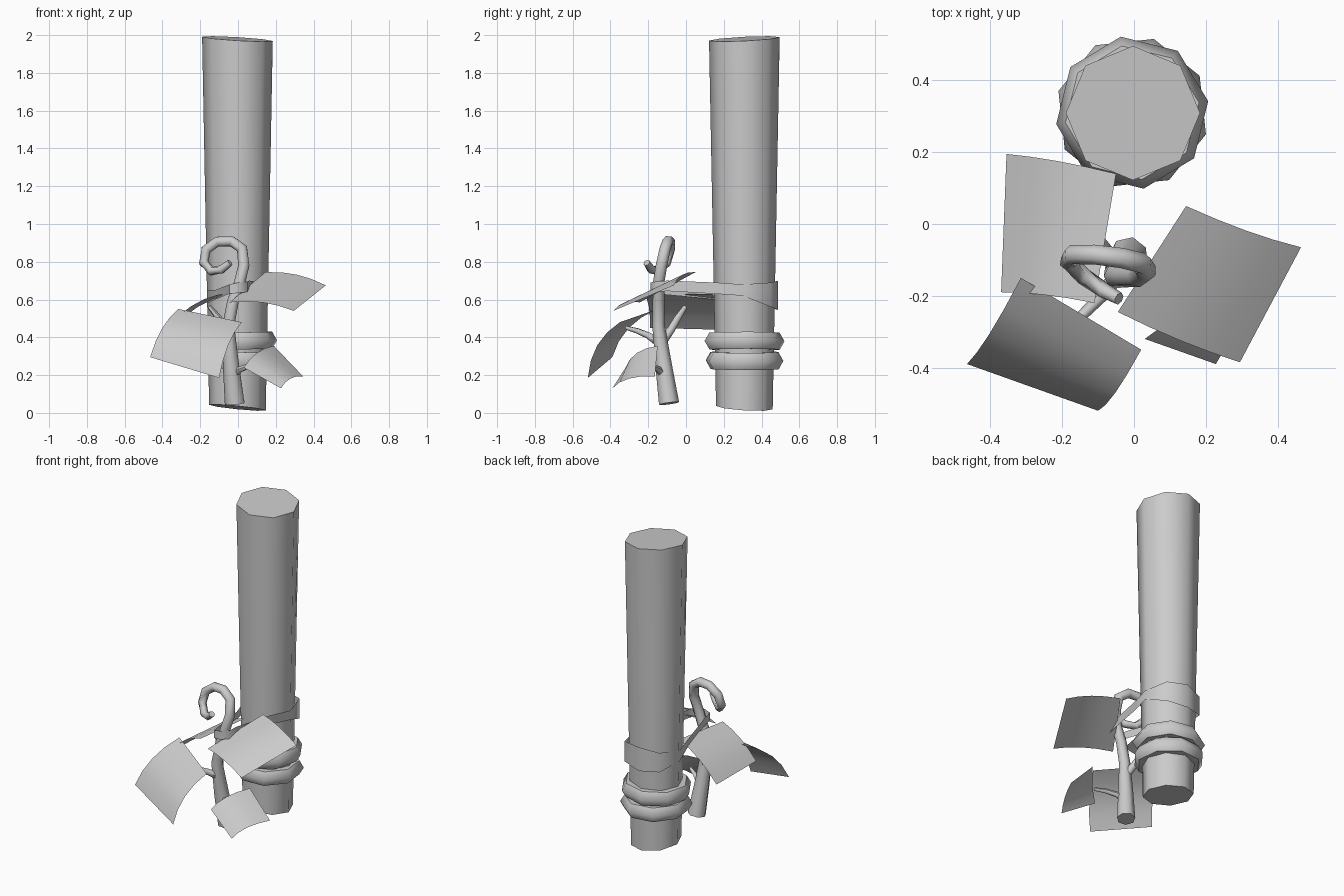
import bpy
import math
from mathutils import Vector


def make(name, verts, faces, smooth=60):
    me = bpy.data.meshes.new(name)
    me.from_pydata([tuple(v) for v in verts], [], faces)
    me.update()
    ob = bpy.data.objects.new(name, me)
    bpy.context.collection.objects.link(ob)
    bpy.ops.object.select_all(action='DESELECT')
    bpy.context.view_layer.objects.active = ob
    ob.select_set(True)
    bpy.ops.object.shade_smooth_by_angle(angle=math.radians(smooth))
    return ob


def tube(name, path, sides, ref, closed=False):
    """Sweep a polygon along (x, y, z, radius) points; ref fixes the twist."""
    pts = [Vector(p[:3]) for p in path]
    n, ref = len(pts), Vector(ref)
    verts, faces = [], []
    for i, p in enumerate(pts):
        a = pts[(i - 1) % n] if closed else pts[max(i - 1, 0)]
        b = pts[(i + 1) % n] if closed else pts[min(i + 1, n - 1)]
        t = (b - a).normalized()
        u = t.cross(ref).normalized()
        v = t.cross(u)
        for k in range(sides):
            w = math.tau * k / sides
            verts.append(p + (u * math.cos(w) + v * math.sin(w)) * path[i][3])
    for i in range(n if closed else n - 1):
        j = (i + 1) % n
        for k in range(sides):
            m = (k + 1) % sides
            faces.append((i * sides + k, i * sides + m, j * sides + m, j * sides + k))
    if not closed:
        faces.append(tuple(reversed(range(sides))))
        faces.append(tuple(range((n - 1) * sides, n * sides)))
    return make(name, verts, faces)


def leaf(name, a, b, c, d, bump):
    """Square leaf bent along the middle of edges ab and dc."""
    a, b, c, d, bump = map(Vector, (a, b, c, d, bump))
    n = 4
    verts = []
    for i in range(n + 1):
        s = i / n
        off = bump * (4 * s * (1 - s))
        verts += [a.lerp(b, s) + off, d.lerp(c, s) + off]
    make(name, verts, [(2 * i, 2 * i + 1, 2 * i + 3, 2 * i + 2) for i in range(n)])


# support post: tapered octagon with slanted ends
verts = []
for top in (0, 1):
    r = 0.187 if top else 0.15
    cx = -0.003
    for k in range(8):
        w = math.tau * k / 8 + math.pi / 2
        x, y = r * math.cos(w), r * math.sin(w)
        z = (1.98 - 0.06 * x + 0.05 * y) if top else (0.028 - 0.1 * x - 0.06 * y)
        verts.append((cx + x, 0.309 + y, z))
faces = [(k, (k + 1) % 8, 8 + (k + 1) % 8, 8 + k) for k in range(8)]
make("support_post", verts, faces + [tuple(range(7, -1, -1)), tuple(range(8, 16))])

# two rope rings round the post
for name, z, phase, tilt in (("rope_ring_upper", 0.38, 0.15, 0.03),
                             ("rope_ring_lower", 0.277, 0.5, -0.03)):
    path = []
    for k in range(8):
        w = math.tau * k / 8 + phase
        x, y = 0.162 * math.cos(w), 0.162 * math.sin(w)
        path.append((x - 0.005, 0.31 + y, z + tilt * x, 0.052))
    tube(name, path, 6, (0, 0, 1), True)

# main stem ending in a curl
tube("stem", [
    (-0.015, -0.09, 0.05, 0.055), (-0.035, -0.118, 0.25, 0.045),
    (-0.05, -0.145, 0.46, 0.034), (-0.025, -0.145, 0.59, 0.032),
    (0.01, -0.145, 0.69, 0.031), (0.032, -0.13, 0.78, 0.031),
    (0.022, -0.11, 0.87, 0.03), (-0.035, -0.095, 0.91, 0.029),
    (-0.11, -0.085, 0.908, 0.028), (-0.17, -0.085, 0.865, 0.028),
    (-0.182, -0.105, 0.795, 0.026), (-0.14, -0.145, 0.75, 0.025),
    (-0.085, -0.185, 0.76, 0.023), (-0.042, -0.208, 0.795, 0.018)], 7, (0, 1, 0))

# side branches
tube("branch_left", [(-0.045, -0.14, 0.37, 0.024), (-0.09, -0.2, 0.41, 0.018),
                     (-0.15, -0.26, 0.435, 0.015), (-0.2, -0.315, 0.45, 0.011)], 6, (0, 0, 1))
tube("branch_back", [(-0.045, -0.13, 0.37, 0.025), (-0.075, -0.08, 0.44, 0.021),
                     (-0.1, -0.045, 0.5, 0.018), (-0.15, -0.005, 0.56, 0.012)], 6, (1, 0, 0))
tube("branch_right", [(-0.03, -0.11, 0.19, 0.022), (0.01, -0.145, 0.23, 0.017),
                      (0.06, -0.18, 0.25, 0.014), (0.12, -0.22, 0.26, 0.01)], 6, (0, 0, 1))

# leaves
leaf("leaf_front_left", (-0.465, -0.39, 0.295), (-0.315, -0.15, 0.55),
     (0.02, -0.35, 0.48), (-0.1, -0.52, 0.185), (-0.012, -0.035, 0.025))
leaf("leaf_upper_right", (0.145, 0.05, 0.745), (0.465, -0.065, 0.675),
     (0.295, -0.385, 0.54), (-0.045, -0.245, 0.585), (0.005, -0.01, 0.022))
leaf("leaf_back_left", (-0.355, 0.195, 0.44), (-0.05, 0.14, 0.63),
     (-0.11, -0.22, 0.625), (-0.37, -0.19, 0.45), (-0.012, 0.008, 0.025))
leaf("leaf_lower_right", (0.03, -0.32, 0.24), (0.19, -0.15, 0.355),
     (0.345, -0.165, 0.193), (0.228, -0.39, 0.13), (-0.01, -0.025, 0.02))

# flat strap tying the stem to the post: (x, y, low z, high z)
strap = [
    (0.06, -0.1, 0.645, 0.70), (0.05, -0.16, 0.64, 0.695), (0.0, -0.188, 0.635, 0.69),
    (-0.045, -0.18, 0.63, 0.68), (-0.06, -0.1, 0.625, 0.675), (-0.12, 0.16, 0.6, 0.65),
    (-0.165, 0.3, 0.58, 0.65), (-0.125, 0.45, 0.555, 0.68), (0.0, 0.488, 0.545, 0.70),
    (0.125, 0.45, 0.56, 0.69), (0.166, 0.3, 0.62, 0.68), (0.12, 0.16, 0.63, 0.69)]
n = len(strap)
verts = [v for x, y, lo, hi in strap for v in ((x, y, lo), (x, y, hi))]
faces = [(2 * i, 2 * i + 1, 2 * ((i + 1) % n) + 1, 2 * ((i + 1) % n)) for i in range(n)]
make("strap", verts, faces)
